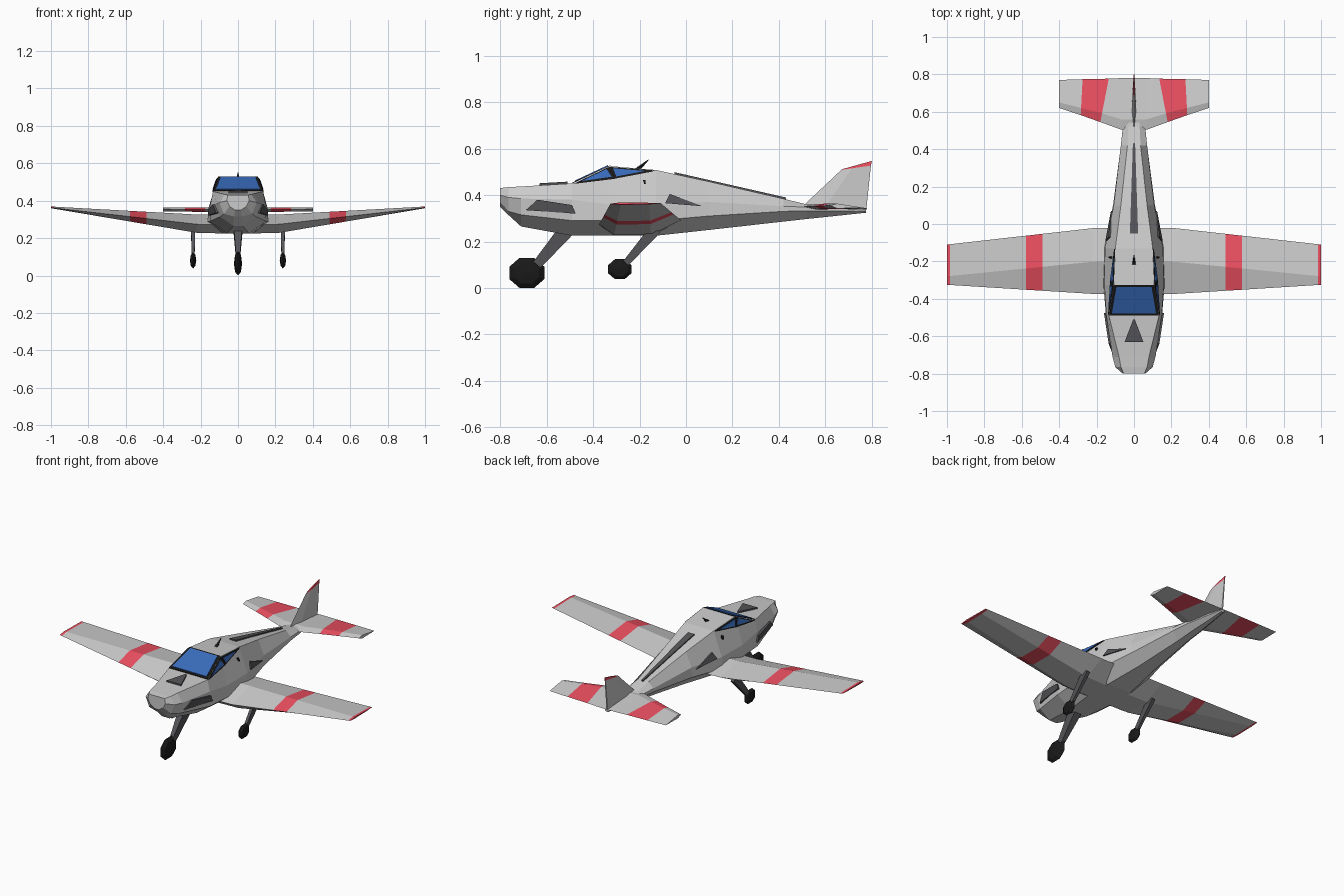
import bpy, bmesh, math
from mathutils import Vector, Matrix
from mathutils.bvhtree import BVHTree

if "Cube" in bpy.data.objects:
    bpy.data.objects.remove(bpy.data.objects["Cube"])


def material(name, color):
    m = bpy.data.materials.new(name)
    m.diffuse_color = (*color, 1)
    m.use_nodes = True
    m.node_tree.nodes["Principled BSDF"].inputs["Base Color"].default_value = m.diffuse_color
    return m


GREY = material("body_grey", (0.6, 0.6, 0.6))
RED = material("red_paint", (0.85, 0.08, 0.12))
BLUE = material("blue_glass", (0.04, 0.15, 0.5))
BLACK = material("black_rubber", (0.01, 0.01, 0.01))
DARK = material("dark_metal", (0.09, 0.09, 0.1))


def finish(name, bm, mats, mirror=False):
    bmesh.ops.recalc_face_normals(bm, faces=bm.faces)
    me = bpy.data.meshes.new(name)
    bm.to_mesh(me)
    ob = bpy.data.objects.new(name, me)
    bpy.context.collection.objects.link(ob)
    for m in mats:
        me.materials.append(m)
    if mirror:
        ob.modifiers.new("Mirror", 'MIRROR').use_mirror_merge = False
    return ob


def loft(name, rings, mats=(GREY,), accents=(), mirror=False):
    """Skin closed rings of points; segments listed in accents use material 1."""
    bm = bmesh.new()
    vs = [[bm.verts.new(p) for p in r] for r in rings]
    n = len(rings[0])
    for s, (a, b) in enumerate(zip(vs, vs[1:])):
        for i in range(n):
            f = bm.faces.new((a[i], a[(i + 1) % n], b[(i + 1) % n], b[i]))
            f.material_index = int(s in accents)
    bm.faces.new(vs[0])
    end = bm.faces.new(vs[-1])
    end.material_index = int(len(rings) - 2 in accents)
    return finish(name, bm, mats, mirror)


# Fuselage: stations of y, then half-width and height of roof edge, belt, chine, keel
stations = [
    (-0.80, .055, .430, .060, .40, .045, .37, .015, .35),
    (-0.765, .070, .434, .100, .39, .075, .33, .020, .315),
    (-0.71, .080, .437, .115, .385, .095, .315, .025, .265),
    (-0.49, .134, .450, .148, .38, .150, .29, .060, .225),
    (-0.33, .108, .525, .158, .36, .163, .29, .080, .225),
    (-0.13, .100, .508, .155, .36, .160, .29, .080, .225),
    (0.10, .070, .458, .108, .37, .112, .31, .050, .250),
    (0.42, .035, .384, .070, .352, .070, .33, .025, .286),
    (0.52, .030, .360, .060, .348, .060, .332, .022, .297),
    (0.775, .008, .338, .015, .335, .015, .33, .006, .324),
]
rings = []
for y, *v in stations:
    half = [(v[i], y, v[i + 1]) for i in range(0, 8, 2)]
    rings.append(half + [(-x, yy, z) for x, yy, z in reversed(half)])
fuselage = loft("fuselage", rings)
hull_bm = bmesh.new()
hull_bm.from_mesh(fuselage.data)
hull = BVHTree.FromBMesh(hull_bm)
hull_bm.free()


def panel(name, pts, mat, lift, side=True):
    """Thin plate laid on the hull: (y, z) points from the side or (x, y) from above."""
    d = Vector((1, 0, 0)) if side else Vector((0, 0, 1))
    outer, inner = [], []
    for a, b in pts:
        o = Vector((1, a, b)) if side else Vector((a, b, 1))
        hit = hull.ray_cast(o, -d)[0]
        if hit is None:
            hit = hull.find_nearest(Vector((.1, a, b)) if side else Vector((a, b, .5)))[0]
        outer.append(hit + d * lift)
        inner.append(hit - d * .01)
    loft(name, [inner, outer], (mat,), mirror=side)


# Cabin glazing
panel("windscreen_frame", [(-.133, -.488), (.133, -.488), (.107, -.325), (-.107, -.325)], BLACK, .004, False)
panel("windscreen_glass", [(-.118, -.478), (.118, -.478), (.094, -.336), (-.094, -.336)], BLUE, .007, False)
panel("front_window_frame", [(-.485, .448), (-.332, .521), (-.325, .521), (-.305, .470)], BLACK, .004)
panel("rear_window_frame", [(-.328, .521), (-.135, .506), (-.145, .501), (-.315, .469)], BLACK, .004)
panel("front_window_glass", [(-.450, .460), (-.342, .512), (-.320, .479)], BLUE, .007)
panel("rear_window_glass", [(-.314, .515), (-.175, .504), (-.300, .480)], BLUE, .007)

# Vents, scoop and spine strip
panel("cowl_side_intake", [(-.69, .335), (-.64, .38), (-.49, .357), (-.475, .32)], DARK, .010)
panel("rear_side_vent", [(-.09, .365), (-.07, .405), (.07, .352)], DARK, .008)
panel("door_handle", [(-.185, .465), (-.175, .465), (-.173, .447), (-.18, .447)], BLACK, .010)
panel("hood_scoop", [(-.05, -.63), (.05, -.63), (.004, -.51), (-.004, -.51)], DARK, .009, False)
panel("spine_strip", [(-.022, -.05), (.022, -.05), (.006, .43), (-.006, .43)], DARK, .008, False)

# Roof aerial: small swept spike
loft("roof_aerial", [[(-.011, -.225, .51), (.011, -.225, .51), (0, -.20, .505)],
                     [(-.001, -.163, .553), (.001, -.163, .553), (0, -.160, .551)]], (BLACK,))

# Wings: faceted aerofoil blended from root to tip
root = [(-.375, .272), (-.20, .325), (-.02, .290), (-.15, .225), (-.31, .225)]
tip = [(-.325, .363), (-.28, .369), (-.11, .366), (-.16, .362), (-.28, .360)]
rings = []
for x in (.08, .22, .49, .578, .985, 1.0):
    t = max(0, (x - .2) / .8)
    rings.append([(x, a[0] + (b[0] - a[0]) * t, a[1] + (b[1] - a[1]) * t)
                  for a, b in zip(root, tip)])
loft("wing", rings, (GREY, RED), (2, 4), True)

# Tailplane with slanted stripe
rings = []
for lx, ly, tx, ty in [(0, .505, 0, .78), (.07, .505, .07, .78), (.18, .545, .135, .777),
                       (.285, .582, .275, .774), (.4, .62, .4, .77)]:
    mx, my = lx + (tx - lx) * .2, ly + (ty - ly) * .2
    r = .012 * lx
    rings.append([(lx, ly, .350 + r), (mx, my, .362 + r * .3),
                  (tx, ty, .340 + r), (mx, my, .338 + r)])
loft("tailplane", rings, (GREY, RED), (2,), True)

# Fin with red cap
rings = []
for ly, lz, ty, tz, w in [(.50, .350, .775, .328, .012), (.668, .508, .796, .527, .006),
                          (.674, .512, .80, .547, .004)]:
    my, mz = ly + (ty - ly) * .35, lz + (tz - lz) * .35
    rings.append([(0, ly, lz), (w, my, mz), (w * .4, ty, tz), (-w * .4, ty, tz), (-w, my, mz)])
loft("fin", rings, (GREY, RED), (1,))


# Landing gear: faceted wheel and tapered raked leg
def gear(name, x, wheel, size, foot, top, w_foot, w_top, mirror):
    bm = bmesh.new()
    k = 1 / math.cos(math.pi / 8)
    mat = (Matrix.Translation((x, *wheel)) @ Matrix.Diagonal((size[0], size[1] * k, size[2] * k, 1))
           @ Matrix.Rotation(math.pi / 8, 4, 'X') @ Matrix.Rotation(math.pi / 2, 4, 'Y'))
    bmesh.ops.create_uvsphere(bm, u_segments=8, v_segments=4, radius=1, matrix=mat)
    finish(name + "_wheel", bm, (BLACK,), mirror)
    rings = []
    for (y, z), (w, d) in ((foot, w_foot), (top, w_top)):
        rings.append([(x - w, y - d, z + d), (x + w, y - d, z + d),
                      (x + w, y + d, z - d), (x - w, y + d, z - d)])
    loft(name + "_leg", rings, (DARK,), mirror=mirror)


gear("nose", 0, (-.685, .065), (.022, .075, .065), (-.65, .09), (-.51, .255), (.010, .014), (.024, .024), False)
gear("main", .24, (-.285, .081), (.017, .050, .043), (-.265, .10), (-.13, .255), (.008, .010), (.011, .018), True)
